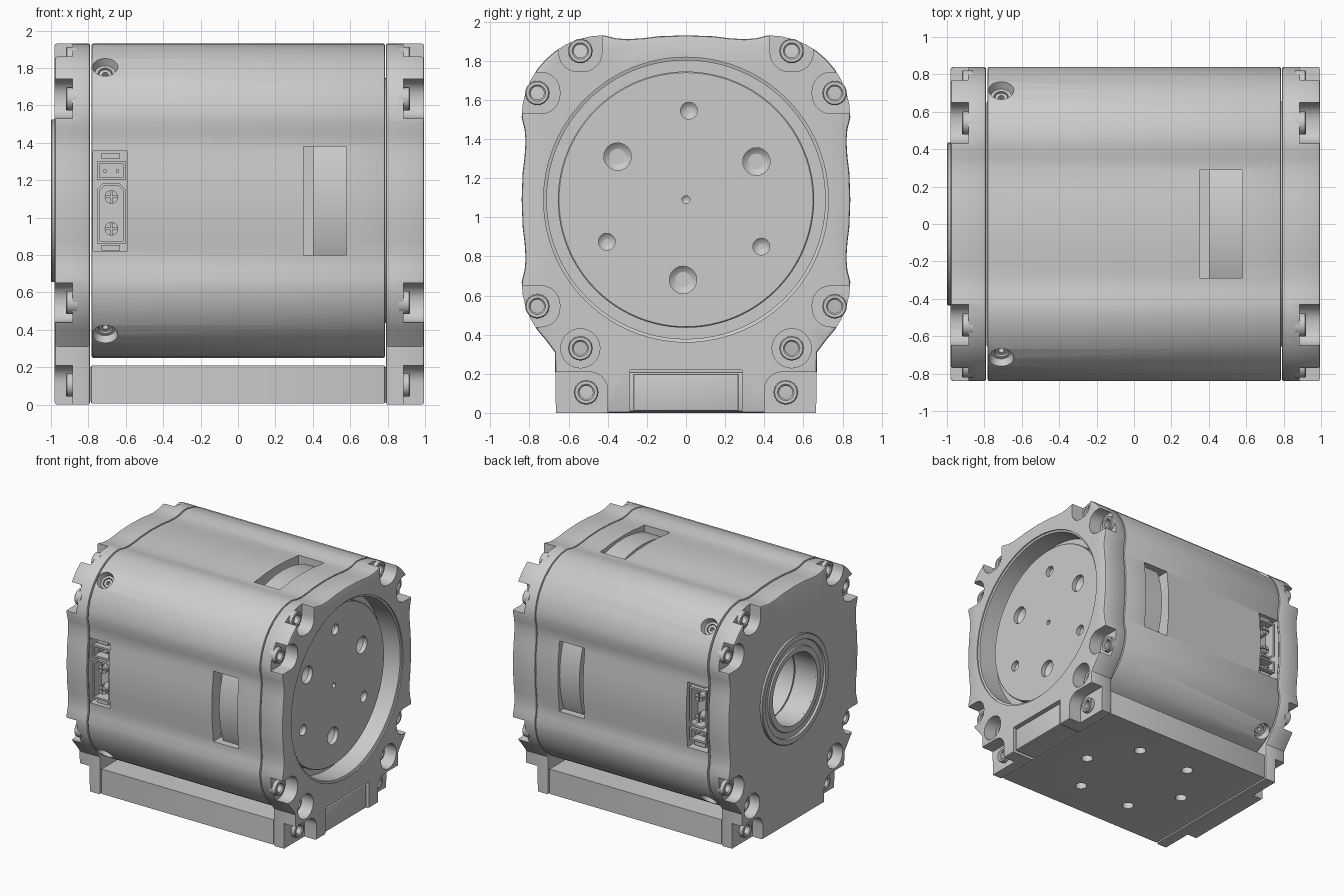
import bpy, bmesh, math
from mathutils import Matrix, Vector

if "Cube" in bpy.data.objects:
    bpy.data.objects.remove(bpy.data.objects["Cube"])

CZ = 1.09                                  # height of the motor axis
I4 = Matrix.Identity(4)


def to_object(name, bm, mat=I4):
    bmesh.ops.recalc_face_normals(bm, faces=bm.faces)
    bm.transform(mat)
    me = bpy.data.meshes.new(name)
    bm.to_mesh(me)
    bm.free()
    ob = bpy.data.objects.new(name, me)
    bpy.context.collection.objects.link(ob)
    return ob


def prism(name, pts, x0, x1, bevel=0, mat=I4):
    """Extrude a (y, z) outline along x, optionally rounding the end edges."""
    bm = bmesh.new()
    a = [bm.verts.new((x0, y, z)) for y, z in pts]
    b = [bm.verts.new((x1, y, z)) for y, z in pts]
    caps = [bm.faces.new(a), bm.faces.new(b)]
    for i in range(len(pts)):
        j = (i + 1) % len(pts)
        bm.faces.new((a[i], a[j], b[j], b[i]))
    bmesh.ops.recalc_face_normals(bm, faces=bm.faces)
    if bevel:
        edges = [e for f in caps for e in f.edges]
        bmesh.ops.bevel(bm, geom=edges, offset=bevel, segments=2, profile=0.5, affect='EDGES')
    return to_object(name, bm, mat)


def lathe(name, prof, y=0, z=CZ, n=32, closed=False, mat=I4):
    """Spin an (x, radius) profile around the x axis."""
    bm = bmesh.new()
    vs = [bm.verts.new((x, 0, r)) for x, r in prof]
    es = [bm.edges.new(p) for p in zip(vs, vs[1:])]
    if closed:
        es.append(bm.edges.new((vs[-1], vs[0])))
    bmesh.ops.spin(bm, geom=vs + es, axis=(1, 0, 0), cent=(0, 0, 0),
                   angle=2 * math.pi, steps=n)
    bmesh.ops.remove_doubles(bm, verts=bm.verts, dist=1e-5)
    return to_object(name, bm, mat @ Matrix.Translation((0, y, z)))


def rod(name, r, x0, x1, y=0, z=CZ, n=32, mat=I4):
    return lathe(name, [(x0, 0), (x0, r), (x1, r), (x1, 0)], y, z, n, mat=mat)


def rect(y0, y1, z0, z1, r=0.0, n=6):
    if not r:
        return [(y0, z0), (y1, z0), (y1, z1), (y0, z1)]
    pts = []
    for k, (cy, cz) in enumerate(rect(y0 + r, y1 - r, z0 + r, z1 - r)):
        for i in range(n + 1):
            a = math.pi * (1 + k / 2) + math.pi / 2 * i / n
            pts.append((cy + r * math.cos(a), cz + r * math.sin(a)))
    return pts


def cut(ob, cutters):
    for c in cutters:
        m = ob.modifiers.new("cut", 'BOOLEAN')
        m.operation, m.solver, m.object = 'DIFFERENCE', 'EXACT', c
    dg = bpy.context.evaluated_depsgraph_get()
    me = bpy.data.meshes.new_from_object(ob.evaluated_get(dg))
    ob.modifiers.clear()
    ob.data = me
    for c in cutters:
        bpy.data.objects.remove(c)
    return ob


# Shared rounded-square outline, one quadrant mirrored round
quad = [(0, .84), (.14, .835), (.22, .825), (.3, .82), (.36, .825)]
arc = [(.42 + .42 * math.sin(a), .42 + .42 * math.cos(a))
       for a in [math.pi / 2 * i / 10 for i in range(11)]]
quad = quad + arc + [(z, y) for y, z in reversed(quad)]
half = quad + [(y, -z) for y, z in reversed(quad[:-1])]
ring = half + [(-y, z) for y, z in reversed(half[1:-1])]
foot_half = [p for p in half if p[1] > 0 or p[0] > .69] + [(.67, -.78), (.665, -1.09)]
foot_ring = foot_half + [(-y, z) for y, z in reversed(foot_half[1:])]

# Main housing with drum windows, connector windows, bore and side screw holes
shell = prism("main_housing", [(y, z + CZ) for y, z in ring], -.782, .785, .008)
cutters = [rod("bore", .29, -.9, -.35)]
for k in range(4):
    turn = Matrix.Translation((0, 0, CZ)) @ Matrix.Rotation(k * math.pi / 2, 4, 'X')
    cutters.append(prism("window", rect(-.29, .29, .72, 1), .35, .58, mat=turn))
    cutters[-1].data.materials.clear()
    d = Vector((0, 1, 1)).to_track_quat('X', 'Z').to_matrix().to_4x4()
    hole_mat = Matrix.Translation((-.71, 0, 0)) @ turn @ d
    cutters.append(lathe("side_hole", [(.85, 0), (.85, .038), (.965, .038), (.965, .055),
                                       (1.03, .072), (1.08, .072), (1.08, 0)], 0, 0, 24, mat=hole_mat))
    lathe("side_screw", [(.86, 0), (.86, .034), (.955, .034), (.955, .016), (.92, .016),
                         (.92, 0)], 0, 0, 16, mat=hole_mat)
for s in (-1, 1):
    y = sorted((s * .68, s * 1.0))
    cutters.append(prism("connector_window", rect(y[0], y[1], .82, 1.355), -.775, -.59))
cut(shell, cutters)

# Drum showing through the four windows
rod("inner_drum", .817, .40, .579, n=64)

# Slats seen inside the rear bore
for y in (-.16, -.05, .06, .17):
    prism("bore_slat", rect(y - .025, y + .025, CZ - .28, CZ + .28), -.62, -.36)


# End plates: corner pockets, screw bosses, feet
def end_plate(name, s, xe):
    plate = prism(name, [(y, z + CZ) for y, z in foot_ring], s * .79, s * xe, .012)
    f, out = s * .885, s * 1.1
    cs = []
    for m in (-1, 1):
        def pocket(y0, y1, z0, z1):
            a, b = sorted((m * y0, m * y1))
            cs.append(prism("pocket", rect(a, b, z0, z1, .095), f, out))
        pocket(.43, .65, 1.745, 2.2)
        pocket(.645, 1.1, 1.53, 1.74)
        pocket(.645, 1.1, .44, .65)
        pocket(.40, .95, -.4, .21)
        cs.append(rod("big_bore", .1, f, out, m * .54, .33))
        for y, z in ((.54, 1.85), (.76, 1.635), (.76, .545), (.54, .33), (.51, .105)):
            cs.append(rod("screw_hole", .042, s * .7, out, m * y, z, 20))
            lathe(name + "_boss", [(s * .86, .034), (s * .86, .062), (s * .915, .062),
                                   (s * .92, .057), (s * .92, .042), (s * .912, .034)],
                  m * y, z, 24, closed=True)
    return plate, cs


front, cs = end_plate("output_plate", 1, .995)
cs.append(lathe("recess", [(.81, 0), (.81, .712), (.98, .712), (.985, .728),
                           (1.1, .728), (1.1, 0)], n=96))
cs.append(prism("tongue_notch", rect(-.285, .285, -.1, .22), .7, 1.1))
cut(front, cs)

rear, cs = end_plate("rear_plate", -1, .98)
cs.append(rod("bore", .29, -1.1, -.7, n=48))
cut(rear, cs)

# Rear hub with stepped rings
lathe("rear_hub", [(-.95, .29), (-.995, .29), (-.995, .335), (-.984, .34), (-.984, .385),
                   (-1.0, .39), (-1.0, .43), (-.995, .435), (-.95, .435)], n=64, closed=True)

# Output flange with mounting holes
flange = lathe("output_flange", [(.76, 0), (.76, .655), (.87, .655), (.876, .649), (.876, 0)], n=96)
holes = [(-.35, 1.31, .07), (.36, 1.285, .07), (-.015, .68, .07), (.015, 1.545, .043),
         (-.405, .875, .043), (.385, .85, .043), (0, CZ, .02)]
cut(flange, [lathe("flange_hole", [(.84 - r, 0), (.84, r), (.95, r), (.95, 0)], y, z, 24)
             for y, z, r in holes])

# Base plate with mounting holes, and its tongue through the output plate
down = Matrix.Rotation(math.pi / 2, 4, 'Y')
base = prism("base_plate", rect(-.66, .66, .005, .21), -.788, .788, .012)
pattern = [(.48, 0), (-.48, 0)] + [(a * .24, b * .36) for a in (-1, 1) for b in (-1, 1)]
cut(base, [rod("base_hole", .045, -.13, .1, 0, 0, 24, Matrix.Translation((x, y, 0)) @ down)
           for x, y in pattern])
prism("base_tongue", rect(-.268, .268, .01, .2), .77, .985, .01)

# Connector sockets: front set, and the same set turned half a turn for the back
flip = Matrix.Translation((0, 0, 2 * CZ)) @ Matrix.Rotation(math.pi, 4, 'X')
side = Matrix.Rotation(-math.pi / 2, 4, 'Z')
for turn in (side, flip @ side):
    outer = [(-.755, .86), (-.6, .86), (-.6, 1.15), (-.635, 1.185), (-.72, 1.185), (-.755, 1.15)]
    inner = [(-.74, .875), (-.615, .875), (-.615, 1.145), (-.64, 1.17), (-.715, 1.17), (-.74, 1.145)]
    power = prism("power_socket", outer, .66, .81, mat=turn)
    cut(power, [prism("c", inner, .72, .9, mat=turn)])
    signal = prism("signal_socket", rect(-.755, -.6, 1.2, 1.3), .66, .81, mat=turn)
    cut(signal, [prism("c", rect(-.74, -.615, 1.215, 1.285), .73, .9, mat=turn)])
    for z in (.94, 1.11):
        pin = rod("power_pin", .036, .7, .8, -.677, z, 20, turn)
        cut(pin, [prism("c", rect(-.72, -.634, z - .004, z + .004), .77, .9, mat=turn),
                  prism("c", rect(-.681, -.673, z - .05, z + .05), .77, .9, mat=turn)])
    for x in (-.71, -.645):
        prism("signal_pin", rect(x - .008, x + .008, 1.242, 1.258), .7, .79, mat=turn)
    for z in (.835, 1.325):
        prism("socket_clip", rect(-.73, -.63, z - .012, z + .018), .66, .79, mat=turn)

# Smooth curved faces, keep hard edges
bpy.ops.object.select_all(action='SELECT')
bpy.context.view_layer.objects.active = shell
bpy.ops.object.shade_smooth_by_angle(angle=math.radians(30))
